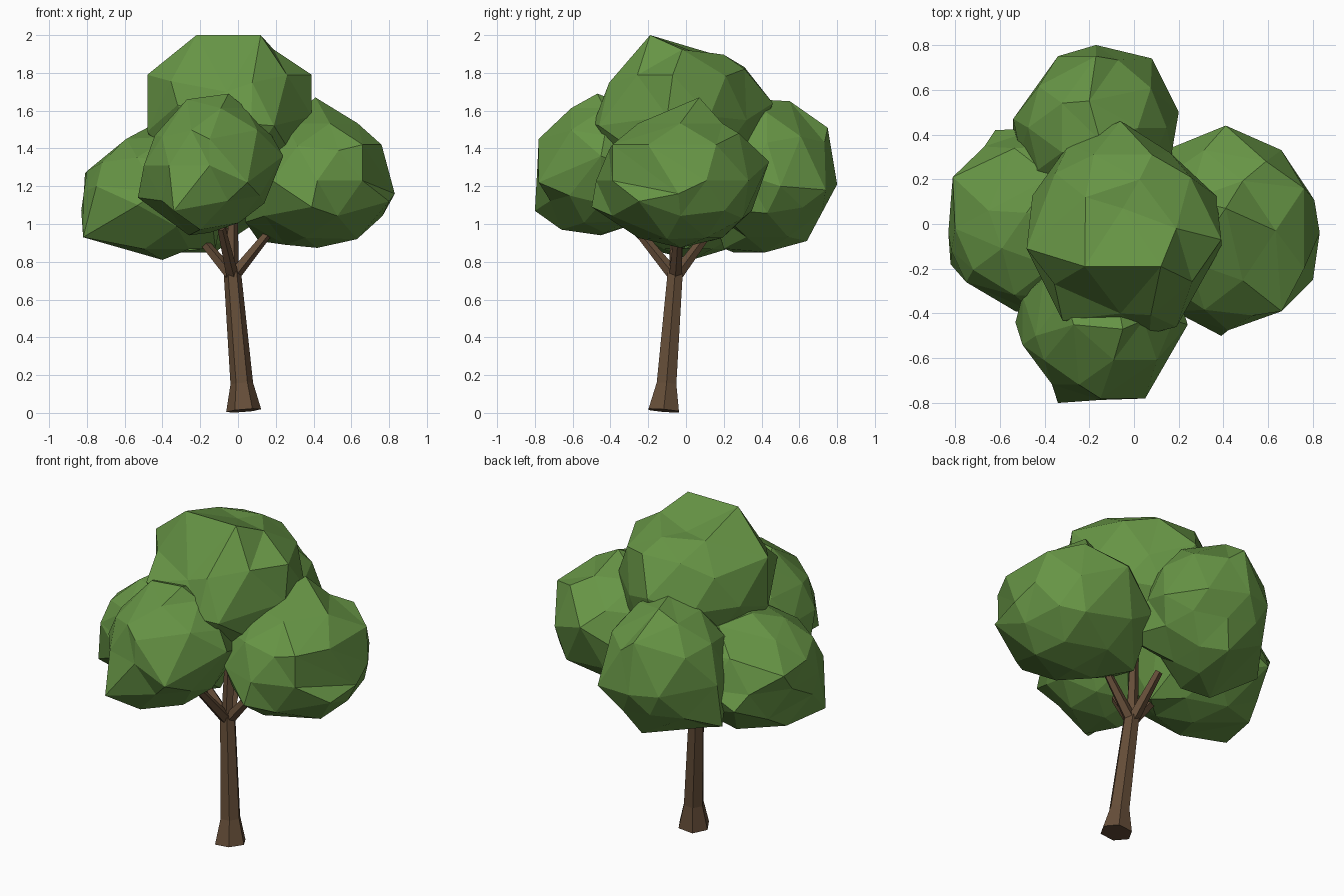
import bpy, bmesh, math
from mathutils import Vector


def material(name, rgb):
    m = bpy.data.materials.new(name)
    m.diffuse_color = (*rgb, 1)
    return m


BARK = material("bark", (0.13, 0.075, 0.04))
LEAF = material("leaves", (0.135, 0.30, 0.06))


def finish(bm, name, mat):
    bmesh.ops.recalc_face_normals(bm, faces=bm.faces)
    me = bpy.data.meshes.new(name)
    bm.to_mesh(me)
    bm.free()
    me.materials.append(mat)
    ob = bpy.data.objects.new(name, me)
    bpy.context.collection.objects.link(ob)
    return ob


def limb(name, stations, sides):
    """Tapered tube through (x, y, z, radius), rings square to its direction."""
    bm = bmesh.new()
    path = Vector(stations[-1][:3]) - Vector(stations[0][:3])
    turn = Vector((0, 0, 1)).rotation_difference(path)
    rings = []
    for x, y, z, r in stations:
        ring = []
        for i in range(sides):
            a = math.tau * i / sides
            off = turn @ Vector((r * math.cos(a), r * math.sin(a), 0))
            ring.append(bm.verts.new(Vector((x, y, z)) + off))
        rings.append(ring)
    for a, b in zip(rings, rings[1:]):
        for i in range(sides):
            j = (i + 1) % sides
            bm.faces.new((a[i], a[j], b[j], b[i]))
    bm.faces.new(rings[0])
    bm.faces.new(rings[-1])
    return finish(bm, name, BARK)


def clump(name, centre, radii, corners):
    """Faceted leaf clump: an icosphere pulled out to a few prominent corners."""
    c, r = Vector(centre), Vector(radii)
    to_unit = lambda p: Vector(((p[k] - c[k]) / r[k] for k in range(3)))
    bm = bmesh.new()
    bmesh.ops.create_icosphere(bm, subdivisions=2, radius=1)
    pulls = [to_unit(p) for p in corners]
    free = list(bm.verts)
    snapped = {}
    for u in pulls:
        v = min(free, key=lambda w: w.co.angle(u))
        free.remove(v)
        snapped[v] = u
    for v in free:
        total, weight = 0.4 * 0.95, 0.4
        for u in pulls:
            w = math.exp(-(v.co.angle(u) / 0.45) ** 2)
            total += w * u.length
            weight += w
        v.co *= min(total / weight, 0.99)
    for v, u in snapped.items():
        v.co = u
    for v in bm.verts:
        v.co = c + Vector((v.co[k] * r[k] for k in range(3)))
    return finish(bm, name, LEAF)


# Trunk with flared foot
limb("trunk", [(0.03, -0.118, 0.012, 0.093), (0.02, -0.103, 0.155, 0.06),
               (-0.03, -0.057, 0.745, 0.046)], 6)

# Branches fanning out into the clumps
for side, tip in {"left": (-0.23, -0.06, 0.96), "right": (0.17, -0.04, 0.965),
                  "front": (-0.09, -0.27, 0.98), "back": (-0.07, 0.13, 0.97),
                  "centre": (-0.03, -0.03, 1.25)}.items():
    limb(side + "_branch", [(-0.03, -0.057, 0.72, 0.036), (*tip, 0.023)], 5)

# Leaf clumps
clump("top_leaves", (-0.04, -0.02, 1.57), (0.44, 0.48, 0.42), [
    (-0.22, -0.19, 2.0), (0.12, -0.19, 2.0), (0.39, -0.07, 1.79), (-0.48, -0.11, 1.79),
    (-0.48, -0.11, 1.49), (0.39, -0.10, 1.57), (-0.06, 0.46, 1.64), (-0.18, 0.31, 1.83),
    (0.08, 0.31, 1.82), (-0.32, -0.43, 1.63), (0.07, -0.49, 1.53), (0.19, -0.46, 1.52),
    (-0.05, 0.07, 1.90), (-0.06, -0.40, 1.70), (0.16, 0.32, 1.55)])
clump("left_leaves", (-0.43, 0.01, 1.17), (0.41, 0.42, 0.36), [
    (-0.81, 0.21, 1.27), (-0.48, 0.05, 1.51), (-0.83, -0.04, 1.07), (-0.82, -0.18, 0.93),
    (-0.62, 0.42, 1.08), (-0.53, -0.39, 1.10), (-0.40, 0.03, 0.81), (-0.12, 0.0, 0.87),
    (-0.75, 0.1, 0.91), (-0.75, -0.26, 1.2), (-0.65, 0.06, 1.39), (-0.80, -0.02, 1.28)])
clump("right_leaves", (0.42, -0.03, 1.23), (0.41, 0.45, 0.36), [
    (0.41, 0.07, 1.67), (0.59, 0.28, 1.48), (0.76, 0.16, 1.42), (0.83, -0.04, 1.16),
    (0.80, -0.25, 1.12), (0.63, -0.10, 0.92), (0.25, -0.05, 0.89), (0.66, -0.39, 1.42),
    (0.41, 0.44, 1.33), (0.39, -0.50, 1.09), (0.60, 0.30, 1.03), (0.76, -0.2, 1.42),
    (0.04, -0.12, 1.01), (0.05, -0.23, 1.20), (0.14, 0.33, 1.17), (0.11, 0.13, 0.91)])
clump("front_leaves", (-0.15, -0.43, 1.31), (0.37, 0.36, 0.36), [
    (-0.05, -0.47, 1.69), (-0.27, -0.45, 1.66), (-0.44, -0.5, 1.47), (-0.53, -0.44, 1.14),
    (-0.34, -0.80, 1.07), (-0.15, -0.78, 1.45), (0.05, -0.78, 1.22), (0.24, -0.45, 1.36),
    (-0.26, -0.45, 0.94), (0.14, -0.45, 1.11), (-0.20, -0.66, 0.97)])
clump("back_leaves", (-0.17, 0.43, 1.26), (0.36, 0.36, 0.39), [
    (-0.20, 0.55, 1.65), (-0.15, 0.37, 1.66), (-0.17, 0.75, 1.51), (-0.17, 0.80, 1.21),
    (0.08, 0.74, 1.18), (-0.34, 0.75, 1.22), (0.20, 0.50, 1.20), (-0.54, 0.47, 1.24),
    (-0.12, 0.42, 0.85), (-0.15, 0.64, 0.91), (0.20, 0.16, 1.08), (-0.54, 0.42, 0.97),
    (-0.17, 0.20, 0.87), (-0.34, 0.25, 0.85), (-0.52, 0.17, 1.28)])
